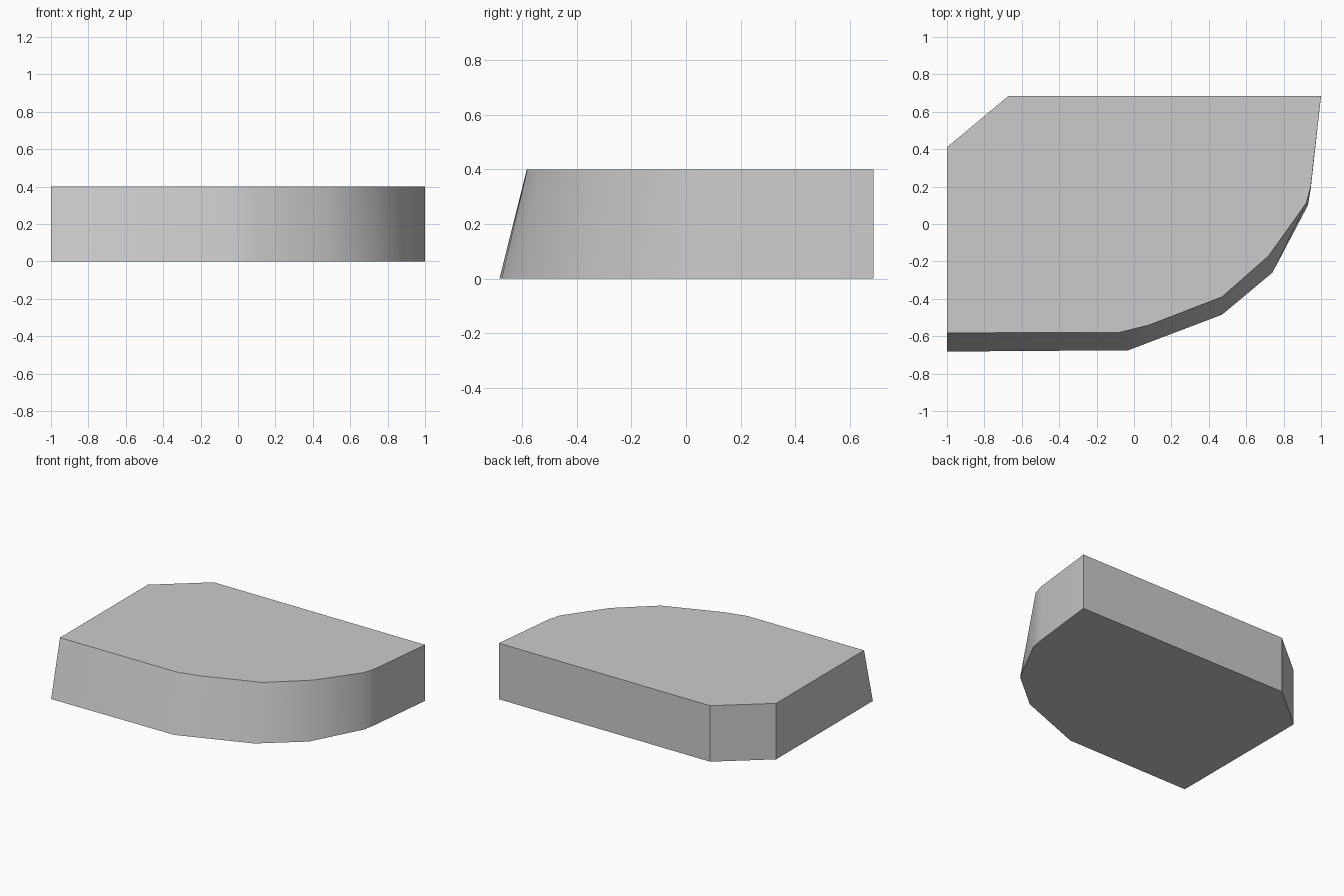
import bpy
import bmesh
from math import radians

cube = bpy.data.objects.get("Cube")
if cube:
    bpy.data.objects.remove(cube, do_unlink=True)

HEIGHT = 0.4

# Plain grey finish
grey = bpy.data.materials.new("plain grey")
grey.use_nodes = True
colour = (0.6, 0.6, 0.6, 1)
grey.diffuse_color = colour
grey.node_tree.nodes["Principled BSDF"].inputs["Base Color"].default_value = colour

# Straight back and clipped corner, shared by both outlines
back = [(1, 0.685), (-0.67, 0.685), (-1, 0.41)]
# Curved front edge: wider at the base, pulled back at the top
base_front = [(-1, -0.682), (-0.03, -0.675), (0.08, -0.633), (0.47, -0.485),
              (0.74, -0.26), (0.93, 0.1), (0.945, 0.19)]
top_front = [(-1, -0.582), (-0.08, -0.58), (0.08, -0.54), (0.47, -0.39),
             (0.72, -0.17), (0.92, 0.11), (0.945, 0.2)]


def loft(name, lower, upper, height, material):
    """Join two matching outlines into a closed solid."""
    bm = bmesh.new()
    low = [bm.verts.new((x, y, 0)) for x, y in lower]
    high = [bm.verts.new((x, y, height)) for x, y in upper]
    bm.faces.new(low[::-1])
    bm.faces.new(high)
    count = len(low)
    for i in range(count):
        j = (i + 1) % count
        bm.faces.new((low[i], low[j], high[j], high[i]))
    bmesh.ops.recalc_face_normals(bm, faces=bm.faces)
    mesh = bpy.data.meshes.new(name)
    bm.to_mesh(mesh)
    bm.free()
    mesh.materials.append(material)
    obj = bpy.data.objects.new(name, mesh)
    bpy.context.collection.objects.link(obj)
    return obj


# Slab with a sloping, rounded front
slab = loft("slab", base_front + back, top_front + back, HEIGHT, grey)
bpy.ops.object.select_all(action="DESELECT")
slab.select_set(True)
bpy.context.view_layer.objects.active = slab
bpy.ops.object.shade_smooth_by_angle(angle=radians(35))
